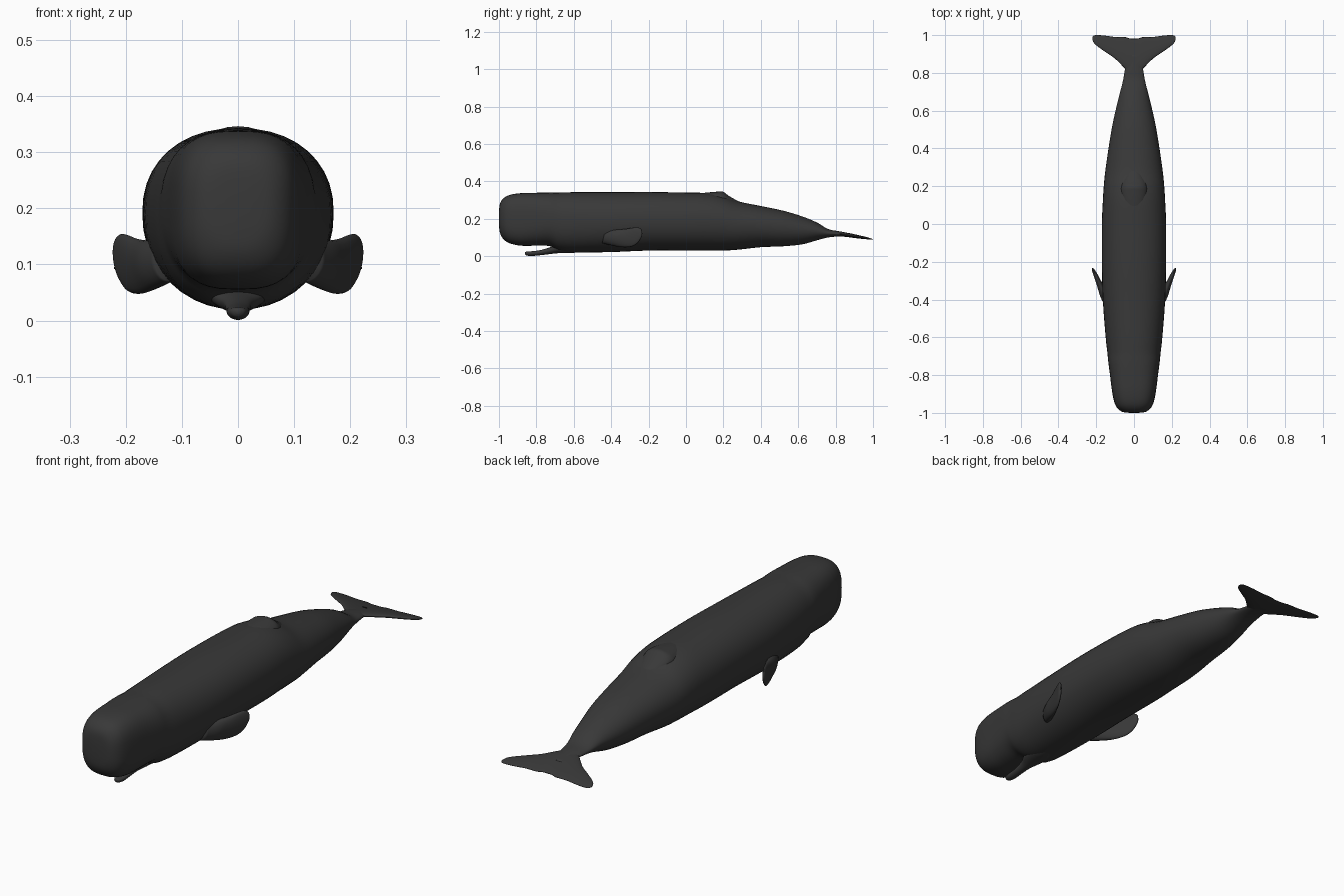
import bpy, bmesh, math
from mathutils import Vector

skin = bpy.data.materials.new("charcoal skin")
skin.diffuse_color = (0.04, 0.04, 0.04, 1)


def resample(rows, n):
    """Smooth (Catmull-Rom) interpolation through rows of numbers."""
    out = []
    for i in range(len(rows) - 1):
        p0, p1 = rows[max(i - 1, 0)], rows[i]
        p2, p3 = rows[i + 1], rows[min(i + 2, len(rows) - 1)]
        for k in range(n):
            t = k / n
            out.append([0.5 * (2 * b + (c - a) * t + (2 * a - 5 * b + 4 * c - d) * t * t
                               + (3 * b - a - 3 * c + d) * t ** 3)
                        for a, b, c, d in zip(p0, p1, p2, p3)])
    return out + [list(rows[-1])]


def power(v, e):
    return math.copysign(abs(v) ** e, v)


def loft(name, rings):
    """Skin a list of equal-length point rings and cap both ends."""
    bm = bmesh.new()
    loops = [[bm.verts.new(p) for p in ring] for ring in rings]
    n = len(loops[0])
    for a, b in zip(loops, loops[1:]):
        for i in range(n):
            j = (i + 1) % n
            bm.faces.new((a[i], a[j], b[j], b[i]))
    bm.faces.new(loops[0])
    bm.faces.new(loops[-1])
    bmesh.ops.recalc_face_normals(bm, faces=bm.faces)
    mesh = bpy.data.meshes.new(name)
    bm.to_mesh(mesh)
    bm.free()
    obj = bpy.data.objects.new(name, mesh)
    bpy.context.collection.objects.link(obj)
    mesh.materials.append(skin)
    mesh.shade_smooth()
    return obj


def section(y, half, bottom, top, n, widest=0.52, count=40):
    """Upright rounded section, split into a lower and an upper half."""
    mid = bottom + (top - bottom) * widest
    ring = []
    for i in range(count):
        a = 2 * math.pi * i / count
        s = power(math.sin(a), 2 / n)
        ring.append((half * power(math.cos(a), 2 / n), y,
                     mid + s * ((top - mid) if s > 0 else (mid - bottom))))
    return ring


# Body: y, half width, bottom, top, squareness
body = [
    (-1.0, 0.02, 0.17, 0.23, 2.2), (-0.995, 0.06, 0.125, 0.28, 2.5),
    (-0.975, 0.088, 0.09, 0.31, 2.8), (-0.94, 0.105, 0.068, 0.328, 2.9),
    (-0.88, 0.117, 0.056, 0.337, 2.9), (-0.8, 0.127, 0.056, 0.339, 2.7),
    (-0.73, 0.136, 0.054, 0.34, 2.5), (-0.68, 0.141, 0.03, 0.34, 2.35),
    (-0.6, 0.15, 0.02, 0.342, 2.25), (-0.4, 0.165, 0.022, 0.342, 2.2),
    (-0.2, 0.17, 0.03, 0.343, 2.2), (0.0, 0.17, 0.03, 0.34, 2.2),
    (0.12, 0.165, 0.03, 0.337, 2.15), (0.2, 0.16, 0.03, 0.322, 2.1),
    (0.28, 0.152, 0.035, 0.293, 2.1), (0.4, 0.135, 0.048, 0.268, 2.1),
    (0.52, 0.115, 0.053, 0.243, 2.1), (0.62, 0.093, 0.063, 0.213, 2.0),
    (0.7, 0.073, 0.085, 0.18, 2.0), (0.76, 0.058, 0.1, 0.145, 2.0),
    (0.82, 0.048, 0.105, 0.133, 2.0), (0.9, 0.035, 0.1, 0.118, 2.0),
]
loft("body", [section(*r) for r in resample(body, 4)])

# Low hump on the back, steep behind
hump = [(0.02, 0.03, 0.29, 0.33, 2), (0.1, 0.06, 0.27, 0.339, 2),
        (0.17, 0.07, 0.26, 0.345, 2), (0.2, 0.068, 0.25, 0.344, 2),
        (0.23, 0.06, 0.25, 0.322, 2), (0.29, 0.035, 0.24, 0.288, 2)]
loft("dorsal_hump", [section(*r, count=24) for r in resample(hump, 5)])

# Narrow hanging lower jaw
jaw = [(-0.862, 0.005, 0.012, 0.02, 2), (-0.855, 0.014, 0.005, 0.024, 2),
       (-0.83, 0.02, 0.001, 0.026, 2), (-0.78, 0.021, 0.005, 0.032, 2),
       (-0.73, 0.028, 0.011, 0.047, 2), (-0.68, 0.05, 0.016, 0.065, 2),
       (-0.6, 0.06, 0.018, 0.09, 2), (-0.5, 0.03, 0.03, 0.08, 2)]
loft("lower_jaw", [section(*r, widest=0.6, count=24) for r in resample(jaw, 5)])

# Paddle flippers: x, y, z, half height, half thickness
flipper = [(0.125, -0.44, 0.105, 0.035, 0.025), (0.15, -0.39, 0.1, 0.042, 0.026),
           (0.172, -0.34, 0.097, 0.048, 0.02), (0.19, -0.3, 0.1, 0.052, 0.015),
           (0.203, -0.27, 0.104, 0.05, 0.012), (0.213, -0.248, 0.108, 0.036, 0.009),
           (0.217, -0.238, 0.11, 0.016, 0.005), (0.218, -0.235, 0.11, 0.003, 0.002)]
for side, label in ((1, "right"), (-1, "left")):
    rings = []
    for x, y, z, h, t in resample(flipper, 4):
        ring = []
        for i in range(20):
            a = 2 * math.pi * i / 20
            lift = h * math.sin(a)
            # lower edge swings inward and forward
            ring.append((side * (x + t * math.cos(a) + 0.12 * lift),
                         y + 0.25 * lift, z + lift))
        rings.append(ring)
    loft(label + "_flipper", rings)

# Tail flukes: x, leading y, trailing y, half thickness
half_fluke = [(0.0, 0.79, 0.982, 0.014), (0.025, 0.8, 0.983, 0.014),
              (0.05, 0.825, 0.99, 0.013), (0.1, 0.875, 0.99, 0.011),
              (0.15, 0.91, 0.997, 0.009), (0.19, 0.938, 1.0, 0.007),
              (0.212, 0.958, 0.998, 0.005), (0.221, 0.978, 0.988, 0.002)]
fluke = [(-x, a, b, t) for x, a, b, t in half_fluke[:0:-1]] + half_fluke
rings = []
for x, lead, trail, t in resample(fluke, 4):
    ring = []
    for i in range(24):
        a = 2 * math.pi * i / 24
        y = (lead + trail) / 2 - (trail - lead) / 2 * math.cos(a)
        thick = t * math.sin(a) * (0.75 + 0.25 * math.cos(a))
        ring.append((x, y, 0.121 - 0.17 * (y - 0.82) + thick))
    rings.append(ring)
loft("tail_flukes", rings)
